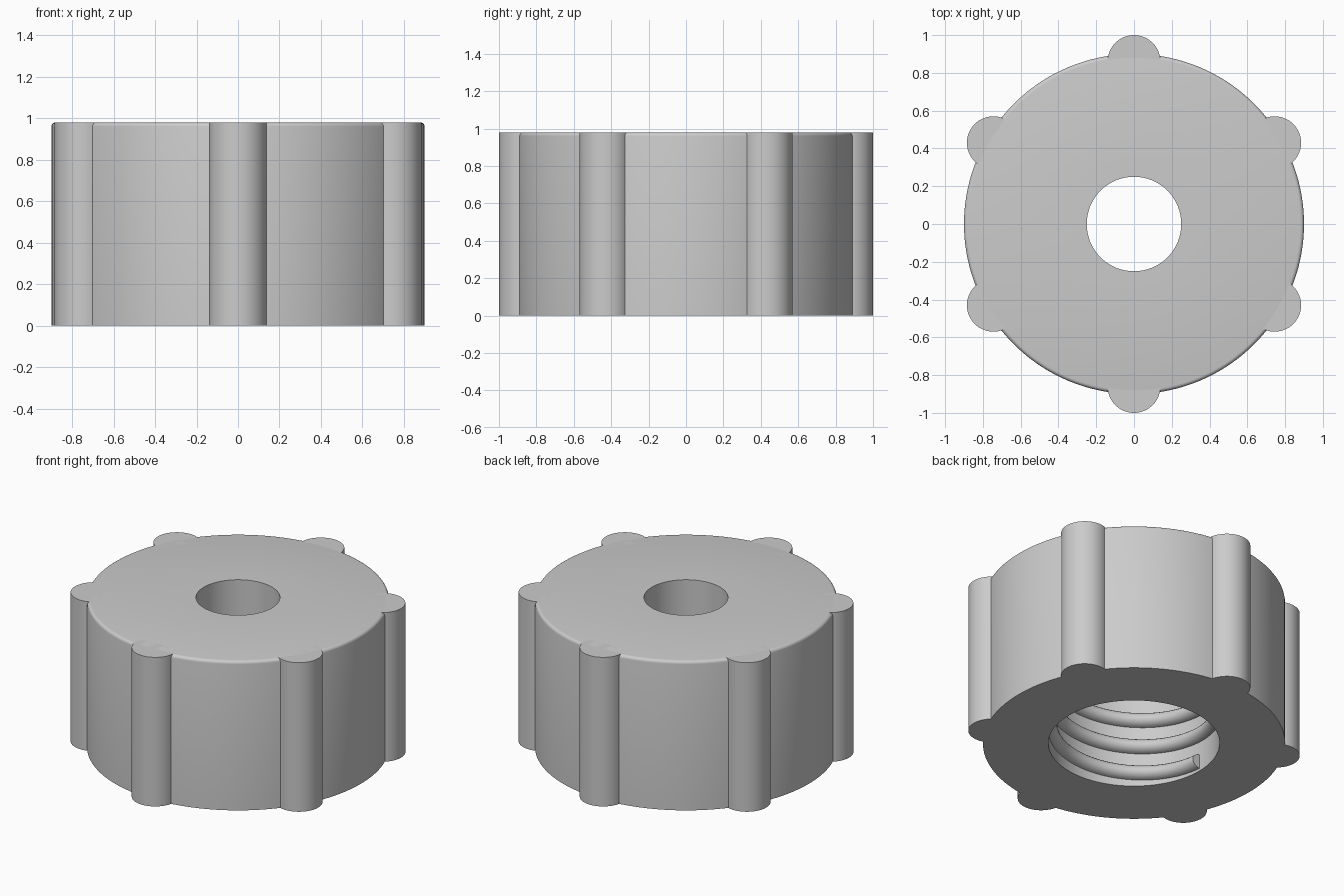
import bpy, bmesh
from math import sin, cos, pi, radians

cube = bpy.data.objects.get("Cube")
if cube:
    bpy.data.objects.remove(cube, do_unlink=True)

GREY = (0.6, 0.6, 0.6, 1.0)
grey = bpy.data.materials.new("plain_grey")
grey.use_nodes = True
grey.diffuse_color = GREY
grey.node_tree.nodes["Principled BSDF"].inputs["Base Color"].default_value = GREY

HEIGHT = 0.98        # overall height
RADIUS = 0.9         # outer radius of the body
BORE = 0.51          # threaded bore radius
BORE_TOP = 0.7       # ceiling of the threaded bore
HOLE = 0.25          # small hole through the top
FILLET = 0.02


def make_object(name, bm):
    """Turn a bmesh into a smooth-shaded grey object with sharp edges kept."""
    bmesh.ops.recalc_face_normals(bm, faces=bm.faces)
    mesh = bpy.data.meshes.new(name)
    bm.to_mesh(mesh)
    bm.free()
    mesh.materials.append(grey)
    obj = bpy.data.objects.new(name, mesh)
    bpy.context.collection.objects.link(obj)
    bpy.ops.object.select_all(action='DESELECT')
    obj.select_set(True)
    bpy.context.view_layer.objects.active = obj
    bpy.ops.object.shade_smooth_by_angle(angle=radians(30))
    return obj


def bridge_rings(bm, rings, closed):
    """Skin a list of closed vertex rings; cap the ends if open."""
    count = len(rings)
    size = len(rings[0])
    for i in range(count if closed else count - 1):
        a, b = rings[i], rings[(i + 1) % count]
        for j in range(size):
            k = (j + 1) % size
            bm.faces.new((a[j], a[k], b[k], b[j]))
    if not closed:
        bm.faces.new(rings[0])
        bm.faces.new(rings[-1])


def ring_at(bm, section, angle, lift=0.0):
    """Place an (r, z) section at an angle around the z axis."""
    return [bm.verts.new((r * cos(angle), r * sin(angle), z + lift)) for r, z in section]


# Body: lathed section with rounded top rim, through hole and wide bore
rim = [(RADIUS - FILLET + FILLET * cos(i * pi / 8),
        HEIGHT - FILLET + FILLET * sin(i * pi / 8)) for i in range(5)]
section = [(BORE, 0), (RADIUS, 0)] + rim + [
    (HOLE, HEIGHT), (HOLE, BORE_TOP), (BORE, BORE_TOP)]
SEGMENTS = 144
bm = bmesh.new()
bridge_rings(bm, [ring_at(bm, section, 2 * pi * i / SEGMENTS) for i in range(SEGMENTS)], True)
make_object("cap_body", bm)

# Grip ribs: six rounded prisms set into the outer wall
RIB_RADIUS, RIB_CENTRE = 0.14, 0.86
for n in range(6):
    turn = radians(30 + 60 * n)
    bm = bmesh.new()
    outline = []
    for i in range(33):
        a = radians(-110 + 220 * i / 32)
        outline.append((RIB_CENTRE + RIB_RADIUS * cos(a), RIB_RADIUS * sin(a)))
    rings = [[bm.verts.new((x * cos(turn) - y * sin(turn),
                            x * sin(turn) + y * cos(turn), z)) for x, y in outline]
             for z in (0, HEIGHT)]
    bridge_rings(bm, rings, False)
    make_object(f"grip_rib_{n + 1}", bm)

# Inner thread: half-round ridge swept along a right-handed helix
PITCH, TURNS, STEPS = 0.18, 3, 96
THREAD_START, THREAD_DEPTH, THREAD_HALF = 0.063, 0.055, 0.046
ridge = [(BORE + 0.002 - THREAD_DEPTH * cos(a), THREAD_HALF * sin(a))
         for a in (pi * (i / 10 - 0.5) for i in range(11))]
bm = bmesh.new()
rings = []
for i in range(TURNS * STEPS + 1):
    t = i / STEPS
    rings.append(ring_at(bm, ridge, pi + 2 * pi * t, THREAD_START + PITCH * t))
bridge_rings(bm, rings, False)
make_object("inner_thread", bm)
